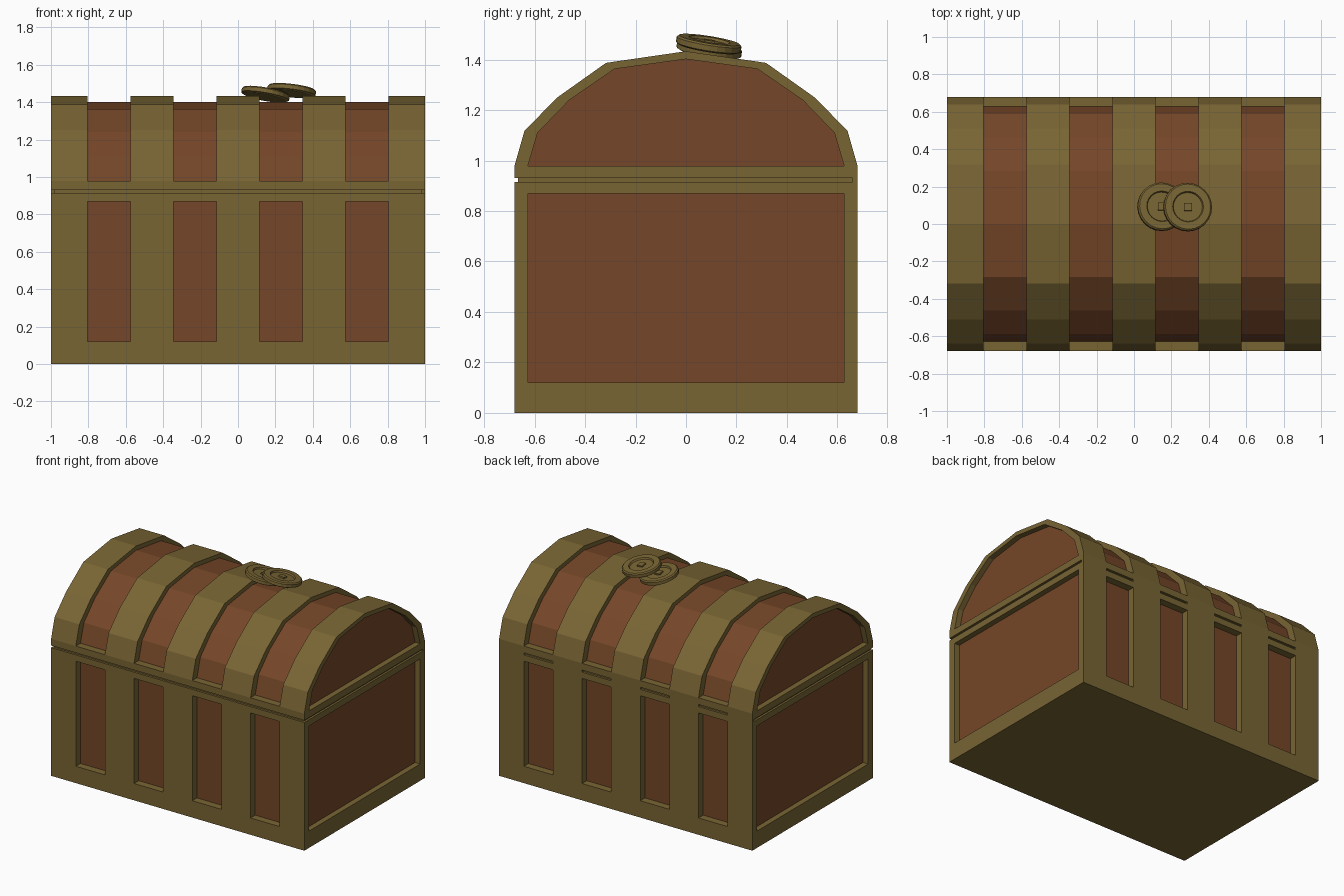
import bpy, bmesh, math
from mathutils import Matrix, Euler

if "Cube" in bpy.data.objects:
    bpy.data.objects.remove(bpy.data.objects["Cube"])


def material(name, rgb):
    m = bpy.data.materials.new(name)
    m.diffuse_color = (*rgb, 1)
    m.use_nodes = True
    m.node_tree.nodes["Principled BSDF"].inputs["Base Color"].default_value = m.diffuse_color
    return m


GOLD = material("aged_gold", (0.190, 0.130, 0.034))
WOOD = material("red_brown_wood", (0.178, 0.062, 0.021))
COLUMNS = [(-0.805, -0.575), (-0.345, -0.115), (0.115, 0.345), (0.575, 0.805)]
RIBS = [(-1, -0.805), (-0.575, -0.345), (-0.115, 0.115), (0.345, 0.575), (0.805, 1)]
END_X = 0.96   # depth of the end panels
IN_Y = 0.627   # depth of the front and back panels


def prism(bm, profile, x0, x1):
    """Extrude a closed (y, z) profile along x."""
    a = [bm.verts.new((x0, y, z)) for y, z in profile]
    b = [bm.verts.new((x1, y, z)) for y, z in profile]
    faces = [bm.faces.new(a), bm.faces.new(b)]
    n = len(a)
    for i in range(n):
        faces.append(bm.faces.new((a[i], a[(i + 1) % n], b[(i + 1) % n], b[i])))
    bmesh.ops.recalc_face_normals(bm, faces=faces)


def rect(y0, y1, z0, z1):
    return [(y0, z0), (y1, z0), (y1, z1), (y0, z1)]


def mirrored(half):
    """Full symmetric arch from its right half (bottom to top centre)."""
    return half + [(-y, z) for y, z in reversed(half[:-1])]


def finish(bm, name):
    me = bpy.data.meshes.new(name)
    bm.to_mesh(me)
    bm.free()
    me.materials.append(GOLD)
    me.materials.append(WOOD)
    ob = bpy.data.objects.new(name, me)
    bpy.context.collection.objects.link(ob)
    return ob


def carve(ob, cutter):
    """Cut the panel recesses, then drop the cutter."""
    cutter.hide_render = True
    mod = ob.modifiers.new("panels", 'BOOLEAN')
    mod.operation, mod.solver, mod.object = 'DIFFERENCE', 'EXACT', cutter
    bpy.context.view_layer.objects.active = ob
    bpy.ops.object.modifier_apply(modifier=mod.name)
    bpy.data.objects.remove(cutter)
    # recess floors are wood, everything else is gold
    for f in ob.data.polygons:
        c, n = f.center, f.normal
        end_floor = abs(n.x) > 0.9 and abs(abs(c.x) - END_X) < 0.005
        in_col = any(a < c.x < b for a, b in COLUMNS)
        side_floor = (abs(n.x) < 0.1 and in_col and abs(c.y) < IN_Y + 0.003
                      and n.y * c.y > 0 and c.z > 0.1)
        f.material_index = 1 if end_floor or side_floor else 0


# chest body
bm = bmesh.new()
prism(bm, rect(-0.68, 0.68, 0, 0.915), -1, 1)
body = finish(bm, "chest_body")
bm = bmesh.new()
for a, b in COLUMNS:
    prism(bm, rect(-0.8, -IN_Y, 0.12, 0.87), a, b)
    prism(bm, rect(IN_Y, 0.8, 0.12, 0.87), a, b)
for a, b in ((-1.1, -END_X), (END_X, 1.1)):
    prism(bm, rect(-IN_Y, IN_Y, 0.12, 0.87), a, b)
carve(body, finish(bm, "body_cutter"))

# arched lid
OUTER = [(0.68, 0.93), (0.68, 0.978), (0.64, 1.118), (0.51, 1.25), (0.317, 1.387), (0, 1.433)]
INNER = [(IN_Y, 0.978), (0.588, 1.11), (0.462, 1.24), (0.283, 1.363), (0, 1.402)]
bm = bmesh.new()
prism(bm, mirrored(OUTER), -1, 1)
lid = finish(bm, "chest_lid")
bm = bmesh.new()
inner = mirrored(INNER)
shell = inner + [(-0.8, 0.978), (-0.8, 1.6), (0.8, 1.6), (0.8, 0.978)]
for a, b in COLUMNS:
    prism(bm, shell, a, b)
for a, b in ((-1.1, -END_X), (END_X, 1.1)):
    prism(bm, inner, a, b)
carve(lid, finish(bm, "lid_cutter"))

# recessed seam between body and lid
bm = bmesh.new()
prism(bm, rect(-0.665, 0.665, 0.91, 0.935), -0.985, 0.985)
finish(bm, "lid_seam")

# flush hinge blocks across the back of the seam
bm = bmesh.new()
for a, b in RIBS:
    prism(bm, rect(0.66, 0.68, 0.915, 0.93), a, b)
finish(bm, "back_hinges")


# coins: rimmed disc with a sunken face and a small square boss
def coin(name, loc, rot, sides=24):
    bm = bmesh.new()
    t = 0.018
    rings = [(0.115, -t), (0.13, -t * 0.6), (0.13, t * 0.6), (0.122, t), (0.083, t), (0.078, t * 0.4)]
    loops = []
    for r, z in rings:
        loops.append([bm.verts.new((r * math.cos(i * math.tau / sides),
                                    r * math.sin(i * math.tau / sides), z)) for i in range(sides)])
    for lo, hi in zip(loops, loops[1:]):
        for i in range(sides):
            j = (i + 1) % sides
            bm.faces.new((lo[i], lo[j], hi[j], hi[i]))
    bm.faces.new(loops[0][::-1])
    bm.faces.new(loops[-1])
    bmesh.ops.create_cube(bm, size=1, matrix=Matrix.Translation((0, 0, t * 0.5))
                          @ Matrix.Diagonal((0.042, 0.042, 0.016, 1)))
    ob = finish(bm, name)
    ob.location = loc
    ob.rotation_euler = Euler([math.radians(a) for a in rot])


coin("lower_coin", (0.147, 0.092, 1.442), (-9, 10, 0))
coin("upper_coin", (0.287, 0.09, 1.461), (-9, 7, 0))
